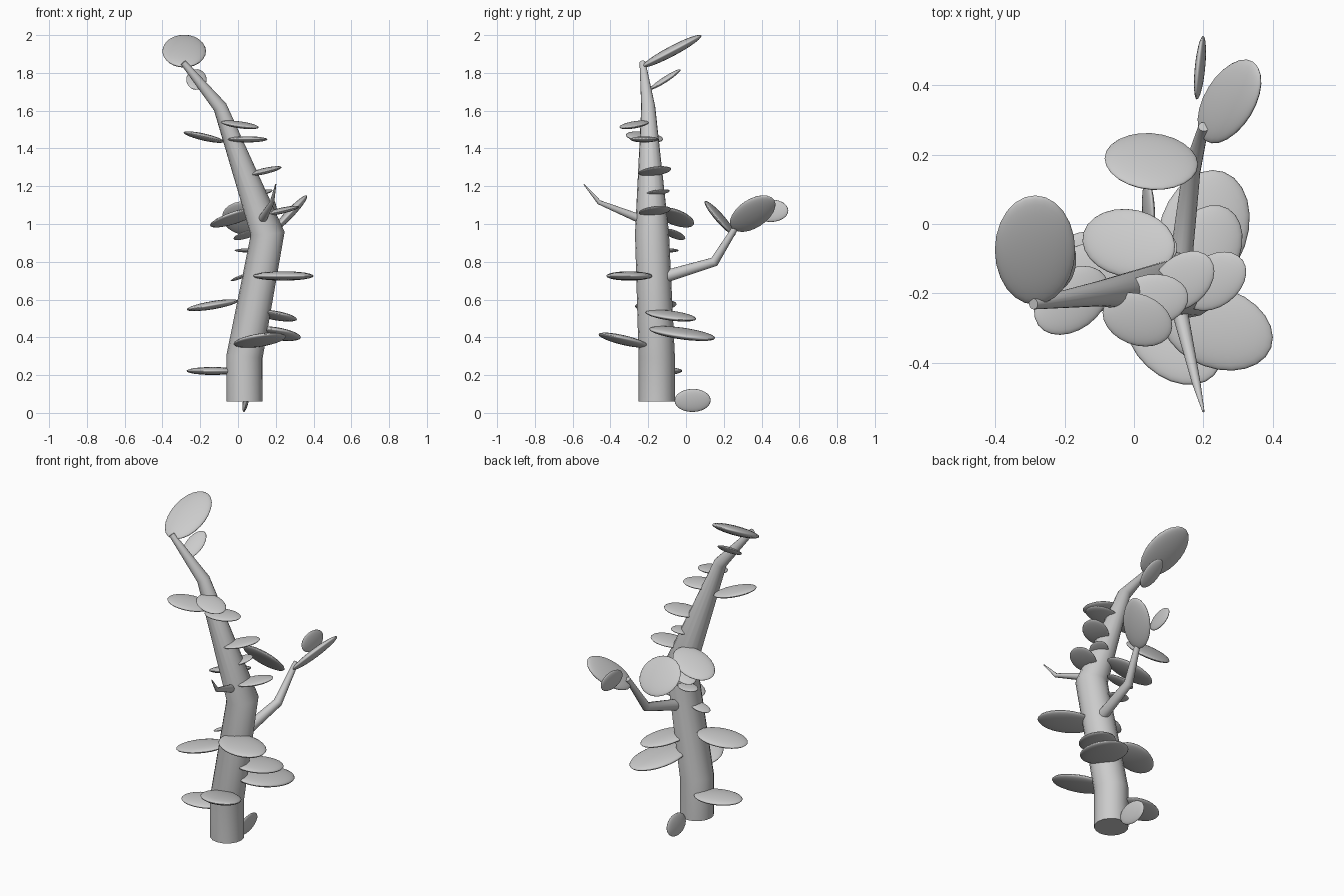
import bpy
from math import atan2, cos, sin
from mathutils import Vector, Matrix

if "Cube" in bpy.data.objects:
    bpy.data.objects.remove(bpy.data.objects["Cube"])


def limb(name, points):
    """Tapered round limb; points are (x, y, z, radius)."""
    cu = bpy.data.curves.new(name, 'CURVE')
    cu.dimensions = '3D'
    cu.bevel_depth = 1
    cu.bevel_resolution = 6
    cu.use_fill_caps = True
    sp = cu.splines.new('POLY')
    sp.points.add(len(points) - 1)
    for p, (x, y, z, r) in zip(sp.points, points):
        p.co = (x, y, z, 1)
        p.radius = r
    ob = bpy.data.objects.new(name, cu)
    bpy.context.collection.objects.link(ob)
    bpy.ops.object.select_all(action='DESELECT')
    ob.select_set(True)
    bpy.context.view_layer.objects.active = ob
    bpy.ops.object.convert(target='MESH')
    bpy.ops.object.shade_smooth_by_angle(angle=0.7)


def leaf(name, centre, size, normal, along=Vector((0, 1, 0)), width=0.65):
    """Flattened oval of half length size, facing normal."""
    n = Vector(normal).normalized()
    u = Vector(along)
    u = (u - n * u.dot(n)).normalized()
    v = n.cross(u)
    bpy.ops.mesh.primitive_uv_sphere_add(segments=24, ring_count=12)
    ob = bpy.context.object
    ob.name = name
    rot = Matrix((u, v, n)).transposed().to_4x4()
    scale = Matrix.Diagonal((size, size * width, size * 0.15, 1))
    ob.matrix_world = Matrix.Translation(centre) @ rot @ scale
    bpy.ops.object.shade_smooth()


# Trunk and its two side branches
trunk = [(0.035, -0.155, 0.06, 0.096), (0.035, -0.155, 0.3, 0.096),
         (0.157, -0.18, 0.95, 0.09), (-0.095, -0.2, 1.62, 0.037),
         (-0.29, -0.23, 1.855, 0.016)]
limb("trunk", trunk)
limb("back_branch", [(0.13, -0.15, 0.71, 0.034), (0.165, 0.15, 0.8, 0.026),
                     (0.2, 0.28, 1.01, 0.015)])
limb("front_twig", [(0.12, -0.2, 1.01, 0.026), (0.18, -0.46, 1.115, 0.012),
                    (0.2, -0.54, 1.21, 0.003)])


def trunk_leaf(name, slope, x, y, z, size):
    """Leaf pointing away from the trunk, swirled a little, tipped by slope."""
    for p, q in zip(trunk, trunk[1:]):
        if p[2] <= z <= q[2]:
            axis = Vector(p[:3]).lerp(Vector(q[:3]), (z - p[2]) / (q[2] - p[2]))
    heading = atan2(y - axis.y, x - axis.x)
    yaw = heading + 0.45
    normal = (-slope * cos(heading), -slope * sin(heading), 1)
    leaf(name, (x, y, z), size, normal, (cos(yaw), sin(yaw), 0), 0.7)


# Leaves up the trunk: x, y, z, half length
rising = [(-0.18, -0.22, 1.46, 0.122), (0.14, -0.165, 1.28, 0.105),
          (0.125, -0.155, 1.165, 0.075), (0.23, -0.165, 1.07, 0.105),
          (0.115, -0.33, 0.385, 0.16)]
level = [(0.05, -0.22, 1.448, 0.107), (0.05, -0.09, 0.86, 0.07),
         (0.24, -0.3, 0.725, 0.165), (-0.135, -0.12, 0.222, 0.14)]
drooping = [(0.01, -0.275, 1.525, 0.105), (-0.135, -0.16, 0.57, 0.145),
            (0.2, -0.08, 0.515, 0.145), (0.2, -0.02, 0.42, 0.182)]
steep = [(-0.015, -0.055, 1.035, 0.142), (0.05, -0.06, 0.945, 0.08),
         (0.015, -0.16, 0.72, 0.06)]
for kind, slope, rows in (("rising", 0.22, rising), ("level", 0, level),
                          ("drooping", -0.17, drooping), ("steep", -0.4, steep)):
    for row in rows:
        trunk_leaf(kind + "_leaf", slope, *row)

# Upturned leaves at the tips and one at the ground
leaf("tip_leaf", (-0.285, -0.075, 1.915), 0.178, (0, -0.53, 1))
leaf("tip_small_leaf", (-0.22, -0.11, 1.765), 0.098, (0.1, -0.65, 1), width=0.55)
leaf("back_leaf", (0.05, 0.18, 1.03), 0.135, (0.1, 0.85, 0.75), (1, 0, 0), 0.9)
leaf("branch_leaf", (0.275, 0.353, 1.055), 0.155, (-0.7, 0, 0.66), (0.55, 0.65, 0.55), 0.58)
leaf("branch_small_leaf", (0.19, 0.45, 1.07), 0.092, (1, -0.1, 0.1))
leaf("ground_leaf", (0.042, 0.035, 0.066), 0.096, (1, 0.05, -0.2))
